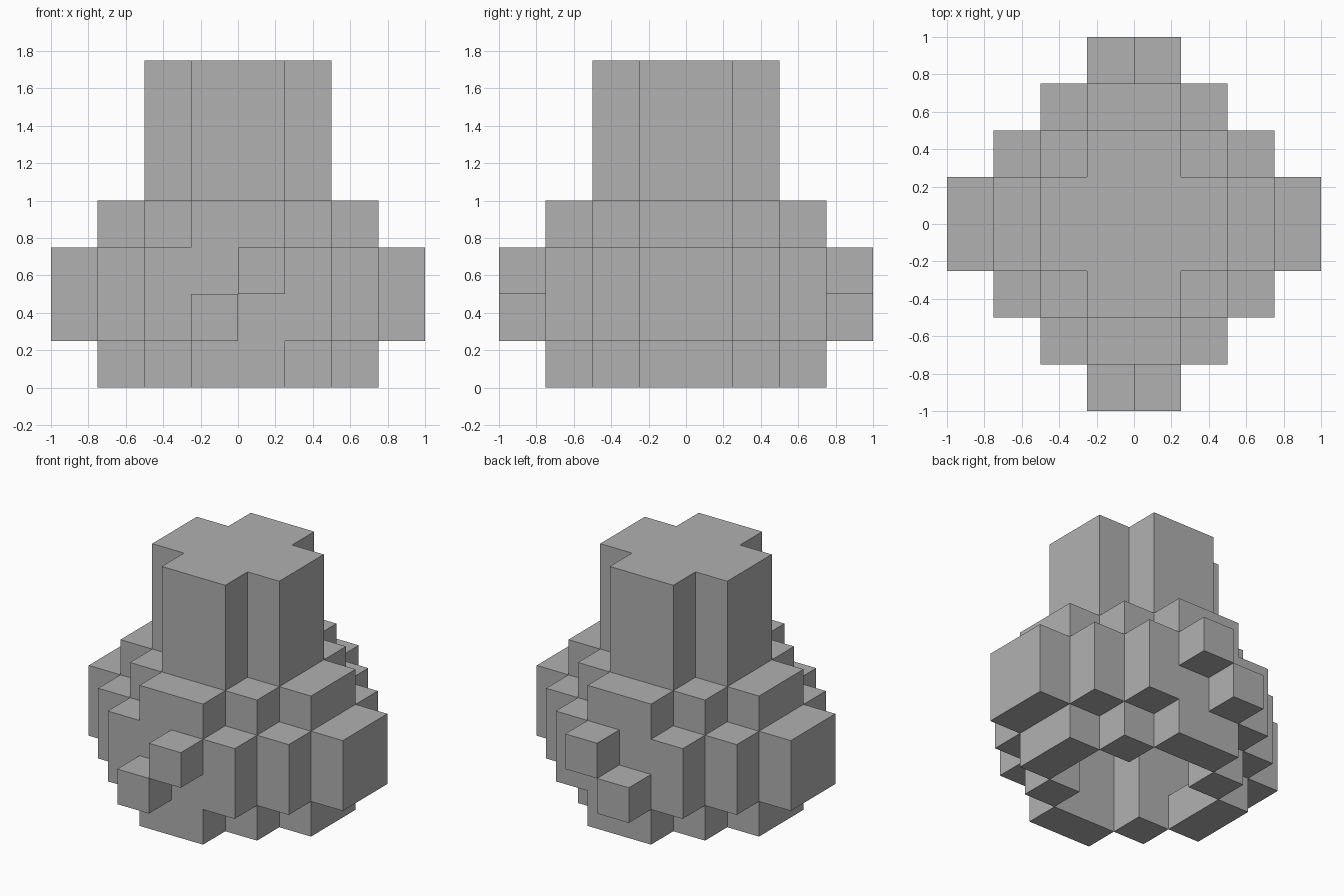
import bpy, bmesh
from mathutils import Vector

CELL = 0.25

old = bpy.data.objects.get("Cube")
if old:
    bpy.data.objects.remove(old, do_unlink=True)

grey = bpy.data.materials.new("plain_grey")
grey.use_nodes = True
colour = (0.44, 0.44, 0.44, 1)
grey.diffuse_color = colour
bsdf = next(n for n in grey.node_tree.nodes if n.type == 'BSDF_PRINCIPLED')
bsdf.inputs["Base Color"].default_value = colour


def in_rows(rows, i, j):
    """True if cell i, j lies in a stepped disc given by half widths per row."""
    a = i if i >= 0 else -i - 1
    b = j if j >= 0 else -j - 1
    return b < len(rows) and a < rows[b]


def build(name, cells, z0, z1):
    """Extrude a set of grid cells between two heights."""
    bm = bmesh.new()

    def quad(points):
        bm.faces.new([bm.verts.new(Vector(p) * CELL) for p in points])

    for i, j in cells:
        ring = [(i, j), (i + 1, j), (i + 1, j + 1), (i, j + 1)]
        quad([(x, y, z1) for x, y in ring])
        quad([(x, y, z0) for x, y in reversed(ring)])
        beside = [(i, j - 1), (i + 1, j), (i, j + 1), (i - 1, j)]
        for k, other in enumerate(beside):
            if other not in cells:
                a, b = ring[k], ring[(k + 1) % 4]
                quad([(*a, z0), (*b, z0), (*b, z1), (*a, z1)])
    bmesh.ops.remove_doubles(bm, verts=bm.verts, dist=0.001)
    bmesh.ops.dissolve_limit(bm, angle_limit=0.01, verts=bm.verts, edges=bm.edges)
    mesh = bpy.data.meshes.new(name)
    bm.to_mesh(mesh)
    bm.free()
    mesh.materials.append(grey)
    obj = bpy.data.objects.new(name, mesh)
    bpy.context.collection.objects.link(obj)


def stepped_disc(name, rows, hole, z0, z1):
    span = range(-4, 4)
    cells = {(i, j) for i in span for j in span
             if in_rows(rows, i, j) and not in_rows(hole, i, j)}
    build(name, cells, z0, z1)


# Hollow body, open underneath, closed by the neck
stepped_disc("base_ring", [3, 2, 1], [2, 1], 0, 1)
stepped_disc("belly", [4, 3, 2], [3, 1], 1, 3)
stepped_disc("shoulder", [3, 2, 1], [2, 1], 3, 4)
stepped_disc("neck", [2, 1], [], 4, 7)

# Staggered blocks on the front and back
for side, j in (("front", -4), ("back", 3)):
    build(side + "_upper_block", {(0, j)}, 2, 3)
    build(side + "_lower_block", {(-1, j)}, 1, 2)
